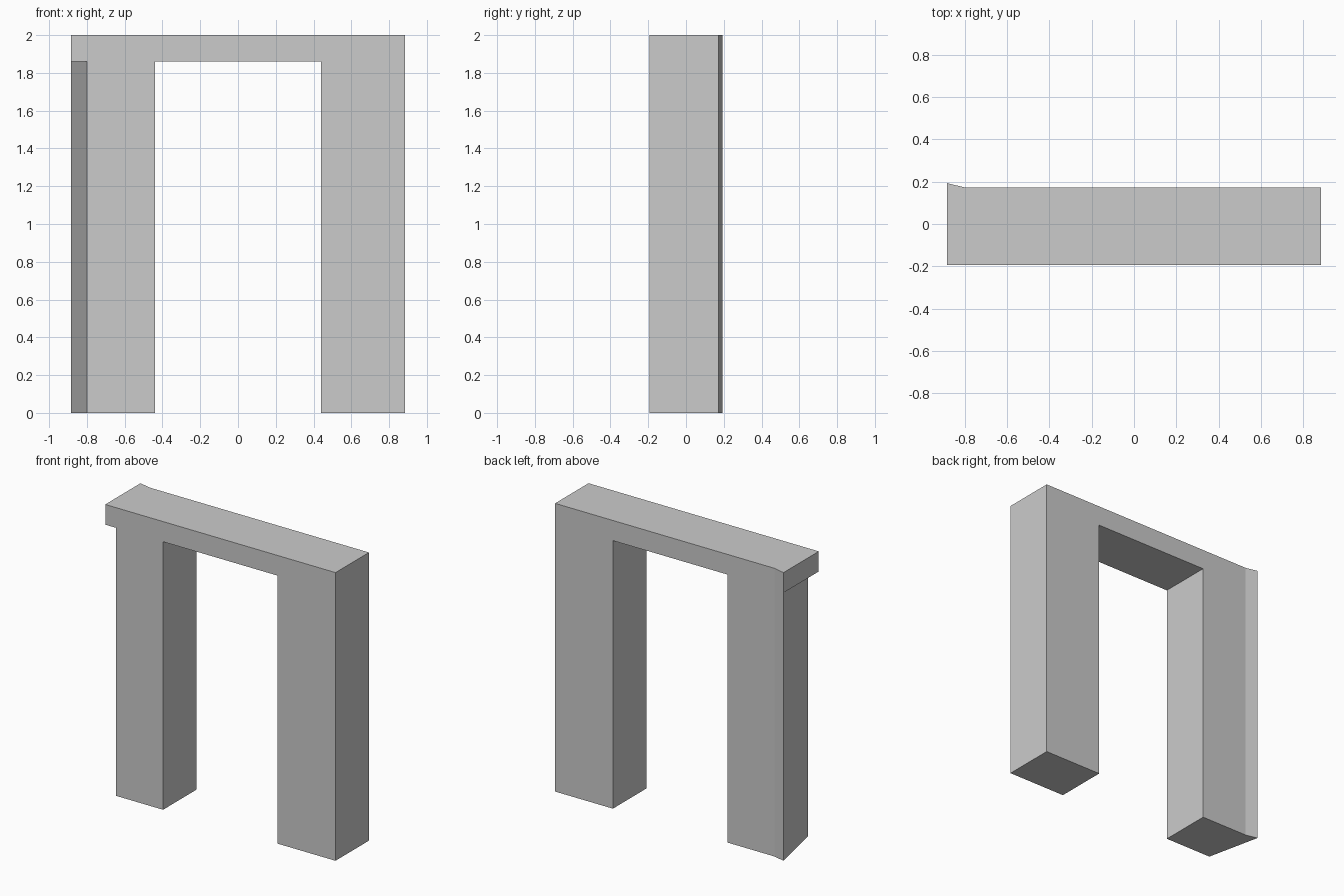
import bpy
import bmesh

cube = bpy.data.objects.get("Cube")
if cube:
    bpy.data.objects.remove(cube, do_unlink=True)

# Key dimensions
HALF_WIDTH = 0.884
OPENING = 0.44       # half width of the opening
FRONT = -0.193
BACK = 0.173
FLARE = 0.193        # back corner that flares out on the right end
FLARE_X = -0.80
LINTEL_Z = 1.86
TOP_Z = 2.0

# Single grey material
grey = bpy.data.materials.new("plain_grey")
grey.use_nodes = True
colour = (0.6, 0.6, 0.6, 1)
grey.diffuse_color = colour
grey.node_tree.nodes["Principled BSDF"].inputs["Base Color"].default_value = colour


def prism(name, outline, z0, z1):
    """Extrude a plan outline straight up from z0 to z1."""
    bm = bmesh.new()
    base = bm.faces.new([bm.verts.new((x, y, z0)) for x, y in outline])
    top = bmesh.ops.extrude_face_region(bm, geom=[base], use_keep_orig=True)
    moved = [v for v in top["geom"] if isinstance(v, bmesh.types.BMVert)]
    bmesh.ops.translate(bm, verts=moved, vec=(0, 0, z1 - z0))
    bmesh.ops.recalc_face_normals(bm, faces=bm.faces)
    mesh = bpy.data.meshes.new(name)
    bm.to_mesh(mesh)
    bm.free()
    mesh.materials.append(grey)
    obj = bpy.data.objects.new(name, mesh)
    bpy.context.collection.objects.link(obj)
    return obj


# Lintel with square ends and a flared back corner
flare = [(FLARE_X, BACK), (-HALF_WIDTH, FLARE)]
prism("lintel", [(-HALF_WIDTH, FRONT), (HALF_WIDTH, FRONT),
                 (HALF_WIDTH, BACK)] + flare, LINTEL_Z, TOP_Z)

# Plain rectangular leg
prism("left_leg", [(OPENING, FRONT), (HALF_WIDTH, FRONT),
                   (HALF_WIDTH, BACK), (OPENING, BACK)], 0, LINTEL_Z)

# Leg with a slanted outer side that runs out to the flared corner
prism("right_leg", [(FLARE_X, FRONT), (-OPENING, FRONT),
                    (-OPENING, BACK)] + flare, 0, LINTEL_Z)
